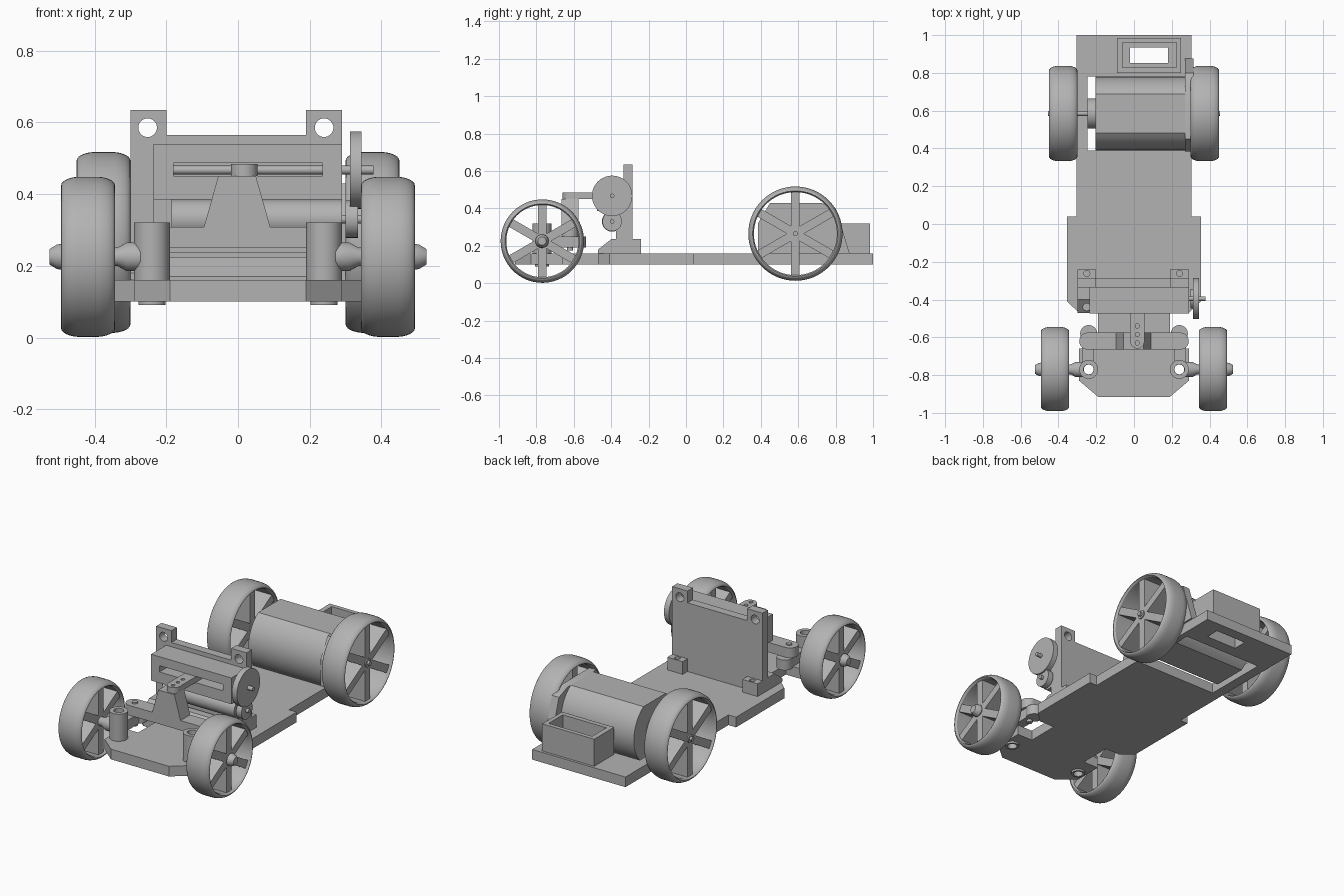
import bpy, bmesh, math
from mathutils import Vector

if "Cube" in bpy.data.objects:
    bpy.data.objects.remove(bpy.data.objects["Cube"])

GREY = (0.45, 0.45, 0.45, 1)
mat = bpy.data.materials.new("plain_grey")
mat.use_nodes = True
mat.diffuse_color = GREY
bsdf = next(n for n in mat.node_tree.nodes if n.type == "BSDF_PRINCIPLED")
bsdf.inputs["Base Color"].default_value = GREY
parts = []


def place(axis, u, v, t):
    """Point from profile coordinates (u, v) and distance t along the axis."""
    return {"x": (t, u, v), "y": (u, t, v), "z": (u, v, t)}[axis]


def finish(name, bm):
    bmesh.ops.recalc_face_normals(bm, faces=bm.faces)
    mesh = bpy.data.meshes.new(name)
    bm.to_mesh(mesh)
    bm.free()
    mesh.materials.append(mat)
    obj = bpy.data.objects.new(name, mesh)
    bpy.context.scene.collection.objects.link(obj)
    parts.append(obj)
    return obj


def prism(name, axis, pts, lo, hi):
    bm = bmesh.new()
    a = [bm.verts.new(place(axis, u, v, lo)) for u, v in pts]
    b = [bm.verts.new(place(axis, u, v, hi)) for u, v in pts]
    bm.faces.new(a)
    bm.faces.new(b[::-1])
    for i in range(len(pts)):
        j = (i + 1) % len(pts)
        bm.faces.new((a[i], a[j], b[j], b[i]))
    return finish(name, bm)


def box(name, x0, x1, y0, y1, z0, z1):
    return prism(name, "z", [(x0, y0), (x1, y0), (x1, y1), (x0, y1)], z0, z1)


def lathe(name, axis, u, v, profile, closed=False, n=48):
    """Spin (radius, distance) pairs about an axis through (u, v)."""
    bm = bmesh.new()
    rings = []
    for r, t in profile:
        angles = [2 * math.pi * i / n for i in range(n)]
        rings.append([bm.verts.new(place(axis, u + r * math.cos(a), v + r * math.sin(a), t))
                      for a in angles])
    for k in range(len(rings) if closed else len(rings) - 1):
        p, q = rings[k], rings[(k + 1) % len(rings)]
        for i in range(n):
            j = (i + 1) % n
            bm.faces.new((p[i], p[j], q[j], q[i]))
    if not closed:
        bm.faces.new(rings[0])
        bm.faces.new(rings[-1])
    return finish(name, bm)


def rod(name, axis, u, v, r, lo, hi, n=32):
    return lathe(name, axis, u, v, [(r, lo), (r, hi)], n=n)


def cut(obj, *cutters):
    for c in cutters:
        mod = obj.modifiers.new("cut", "BOOLEAN")
        mod.operation, mod.solver, mod.object = "DIFFERENCE", "EXACT", c
    bpy.context.view_layer.update()
    graph = bpy.context.evaluated_depsgraph_get()
    mesh = bpy.data.meshes.new_from_object(obj.evaluated_get(graph))
    obj.modifiers.clear()
    obj.data = mesh
    for c in cutters:
        parts.remove(c)
        bpy.data.objects.remove(c)


def wheel(name, x, y, z, r, half, side):
    # Rounded tyre band with a six-armed star inside
    c, inner = 0.045, r - 0.03
    prof = [(inner, x - half + 0.012), (inner, x + half - 0.012), (inner + 0.008, x + half)]
    for s in (1, -1):
        arc = []
        for i in range(7):
            a = math.pi / 2 * i / 6
            arc.append((r - c * 0.45 * (1 - math.sin(a)) - 0.003 * math.cos(a),
                        x + s * (half - c * (1 - math.cos(a)))))
        prof += arc if s > 0 else arc[::-1]
    prof.append((inner + 0.008, x - half))
    lathe(name + "_tyre", "x", y, z, prof, closed=True, n=64)
    w, star = 0.046, []
    for k in range(6):
        a = math.radians(90 + 60 * k)
        d, e = Vector((math.cos(a), math.sin(a))), Vector((-math.sin(a), math.cos(a)))
        m = a + math.radians(30)
        for p in (d * (inner + 0.004) - e * w / 2, d * (inner + 0.004) + e * w / 2,
                  Vector((math.cos(m), math.sin(m))) * w):
            star.append((y + p.x, z + p.y))
    prism(name + "_spokes", "x", star, x - half + 0.015, x + half - 0.015)


# Chassis plate with motor, box and pivot openings
half_outline = [(0.19, -0.915), (0.29, -0.83), (0.29, -0.66), (0.19, -0.66), (0.19, -0.47),
                (0.29, -0.47), (0.355, -0.41), (0.355, 0.04), (0.305, 0.04), (0.305, 1.0)]
outline = half_outline + [(-x, y) for x, y in half_outline[::-1]]
plate = prism("chassis_plate", "z", outline, 0.10, 0.16)
cut(plate, box("motor_cut", -0.245, 0.27, 0.39, 0.78, 0, 0.3),
    box("box_cut", -0.02, 0.18, 0.852, 0.935, 0, 0.3),
    *[rod("pivot_cut", "z", s * 0.24, -0.77, 0.04, 0, 0.3) for s in (-1, 1)])

# Open battery box at the rear
tray = box("rear_box", -0.09, 0.25, 0.80, 0.985, 0.16, 0.32)
cut(tray, box("tray_cut", -0.06, 0.225, 0.828, 0.96, 0.19, 0.5),
    box("tray_floor_cut", -0.02, 0.18, 0.852, 0.935, 0, 0.5))

# Rear motor: cylinder flattened on top and bottom
MY, MZ = 0.585, 0.265
motor_pts = []
flat = math.asin(0.165 / 0.195)
for start in (-flat, math.pi - flat):
    for i in range(17):
        a = start + 2 * flat * i / 16
        motor_pts.append((MY + 0.195 * math.cos(a), MZ + 0.195 * math.sin(a)))
prism("rear_motor", "x", motor_pts, -0.205, 0.27)
rod("motor_boss", "x", MY, MZ, 0.08, -0.245, -0.205)
rod("rear_axle", "x", MY, MZ, 0.013, -0.455, 0.455)
prism("motor_bracket", "x", [(0.385, 0.16), (0.875, 0.16), (0.80, 0.40), (0.72, 0.43),
                             (0.45, 0.43), (0.385, 0.32)], 0.27, 0.315)

# Upright board with holed tabs
board = prism("upright_board", "y", [(-0.30, 0.16), (0.29, 0.16), (0.29, 0.635), (0.19, 0.635),
                                     (0.19, 0.565), (-0.20, 0.565), (-0.20, 0.635), (-0.30, 0.635)],
              -0.335, -0.285)
cut(board, *[rod("tab_cut", "y", x, 0.585, 0.026, -0.5, -0.1) for x in (-0.252, 0.24)])
for x, side in ((-0.30, "right"), (0.19, "left")):
    foot = prism("board_foot_" + side, "x", [(-0.47, 0.16), (-0.24, 0.16), (-0.24, 0.235),
                                             (-0.40, 0.235), (-0.47, 0.18)], x, x + 0.10)
    cut(foot, rod("foot_cut", "z", x + 0.05, -0.262, 0.016, 0.12, 0.3),
        rod("foot_front_cut", "z", x + 0.05, -0.44, 0.02, 0.12, 0.3))
prism("board_base", "x", [(-0.47, 0.16), (-0.285, 0.16), (-0.285, 0.225),
                          (-0.40, 0.225), (-0.47, 0.17)], -0.20, 0.19)
box("board_step", -0.235, 0.29, -0.375, -0.335, 0.235, 0.54)

# Slotted steering frame, screw and drive motor
frame = box("steering_frame", -0.235, 0.29, -0.475, -0.335, 0.385, 0.54)
cut(frame, box("slot_cut", -0.18, 0.235, -0.6, -0.36, 0.45, 0.487))
rod("lead_screw", "x", -0.395, 0.467, 0.012, -0.2, 0.378)
rod("large_gear", "x", -0.395, 0.467, 0.108, 0.312, 0.345, n=48)
rod("steering_motor", "x", -0.395, 0.33, 0.055, -0.185, 0.29)
rod("small_gear_shaft", "x", -0.395, 0.33, 0.012, 0.28, 0.352)
rod("small_gear", "x", -0.395, 0.33, 0.052, 0.30, 0.335)

# Holed steering tongue with rounded front end
tongue_pts = [(0.055, -0.38), (-0.02, -0.38)]
for i in range(13):
    a = math.pi + math.pi * i / 12
    tongue_pts.append((0.0175 + 0.0375 * math.cos(a), -0.622 + 0.0375 * math.sin(a)))
tongue = prism("steering_tongue", "z", tongue_pts, 0.45, 0.484)
cut(tongue, *[rod("tongue_cut", "z", 0.0175, y, 0.011, 0.4, 0.6) for y in (-0.54, -0.585, -0.63)])

# Tie bar with its tapered post
box("tie_bar", -0.25, 0.25, -0.665, -0.575, 0.25, 0.308)
prism("tie_post", "y", [(-0.095, 0.308), (0.09, 0.308), (0.05, 0.45), (-0.055, 0.45)],
      -0.665, -0.575)

for s, side in ((1, "left"), (-1, "right")):
    # Front pivot, spindle and steering arm
    rod("tie_bar_end_" + side, "z", s * 0.245, -0.62, 0.045, 0.25, 0.308)
    lathe("pivot_tube_" + side, "z", s * 0.24, -0.77,
          [(0.027, 0.16), (0.05, 0.16), (0.05, 0.32), (0.027, 0.32)], closed=True)
    lathe("pivot_bush_" + side, "z", s * 0.24, -0.77,
          [(0.026, 0.09), (0.038, 0.09), (0.038, 0.2), (0.026, 0.2)], closed=True)
    lathe("spindle_" + side, "x", -0.77, 0.225,
          [(0.04, s * 0.272), (0.04, s * 0.31), (0.026, s * 0.335), (0.022, s * 0.49),
           (0.036, s * 0.49), (0.034, s * 0.505), (0.022, s * 0.525)])
    box("steering_arm_" + side, s * 0.215, s * 0.275, -0.73, -0.58, 0.19, 0.25)
    rod("arm_pad_" + side, "z", s * 0.24, -0.58, 0.045, 0.19, 0.25)
    rod("arm_pin_" + side, "z", s * 0.24, -0.62, 0.016, 0.175, 0.315)
    # Wheels
    wheel("front_wheel_" + side, s * 0.418, -0.768, 0.225, 0.223, 0.075, s)
    wheel("rear_wheel_" + side, s * 0.375, MY, MZ, 0.252, 0.075, s)
    rod("rear_hub_" + side, "x", MY, MZ, 0.025, s * 0.31, s * 0.442)

# Smooth round surfaces, keep edges sharp
for obj in parts:
    bm = bmesh.new()
    bm.from_mesh(obj.data)
    for f in bm.faces:
        f.smooth = True
    for e in bm.edges:
        e.smooth = len(e.link_faces) == 2 and e.calc_face_angle(0) < math.radians(30)
    bm.to_mesh(obj.data)
    bm.free()
